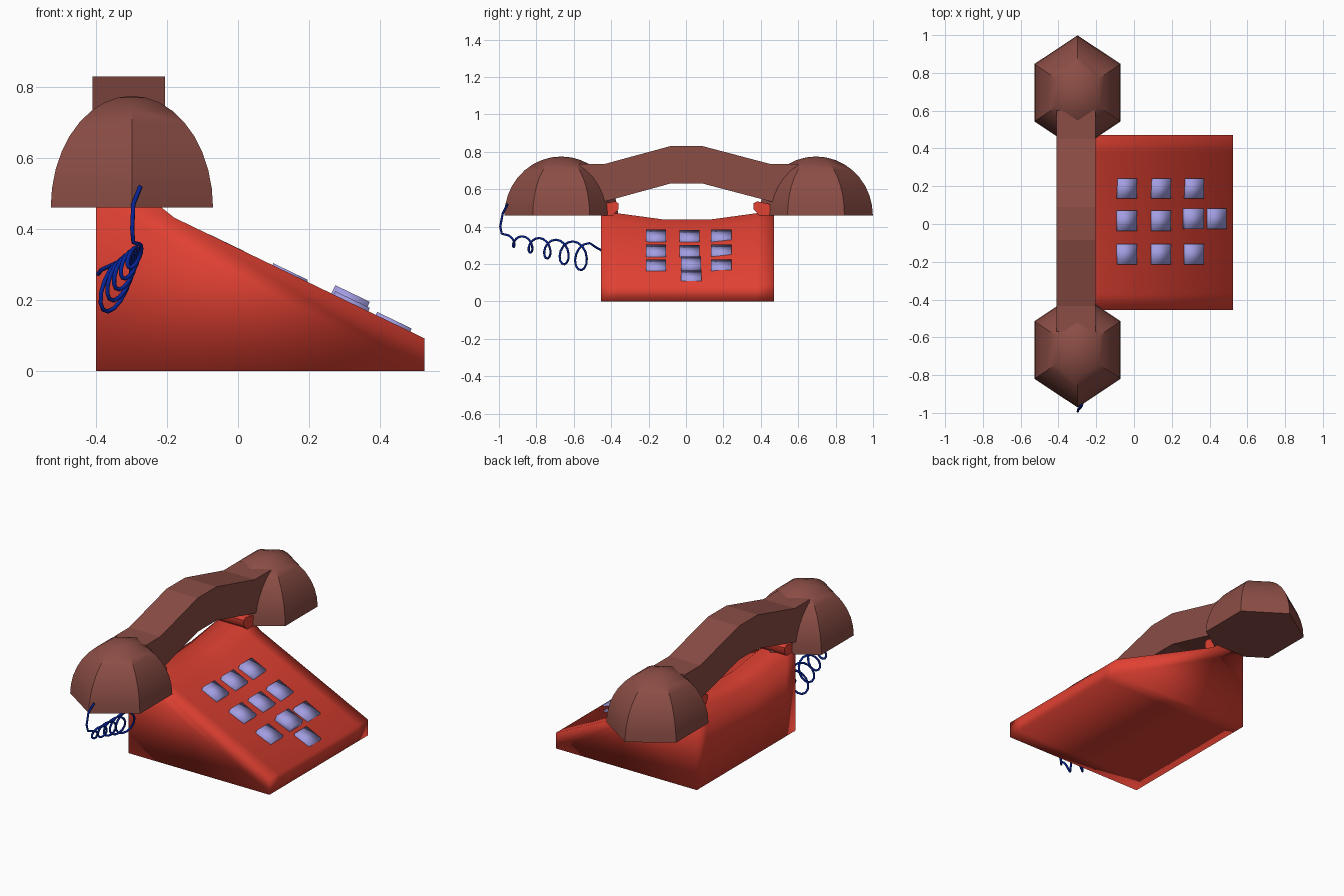
import bpy, bmesh
from math import sin, cos, pi, radians
from mathutils import Matrix, Vector

if "Cube" in bpy.data.objects:
    bpy.data.objects.remove(bpy.data.objects["Cube"], do_unlink=True)


def material(name, rgb):
    mat = bpy.data.materials.new(name)
    mat.use_nodes = True
    mat.diffuse_color = (*rgb, 1)
    mat.node_tree.nodes["Principled BSDF"].inputs["Base Color"].default_value = (*rgb, 1)
    return mat


red = material("red", (0.75, 0.052, 0.032))
brown = material("brown", (0.26, 0.075, 0.06))
lilac = material("lilac", (0.36, 0.34, 0.76))
blue = material("blue", (0.002, 0.018, 0.32))


def finish(bm, name, mat, angle=180):
    """Turn a bmesh into an object, smooth below the given angle."""
    bmesh.ops.recalc_face_normals(bm, faces=bm.faces)
    mesh = bpy.data.meshes.new(name)
    bm.to_mesh(mesh)
    bm.free()
    mesh.materials.append(mat)
    mesh.shade_smooth()
    if angle < 180:
        mesh.set_sharp_from_angle(angle=radians(angle))
    obj = bpy.data.objects.new(name, mesh)
    bpy.context.collection.objects.link(obj)
    return obj


def loft(sections):
    """Join matching closed sections and cap both ends."""
    bm = bmesh.new()
    rings = [[bm.verts.new(p) for p in s] for s in sections]
    n = len(rings[0])
    for a, b in zip(rings, rings[1:]):
        for i in range(n):
            j = (i + 1) % n
            bm.faces.new((a[i], a[j], b[j], b[i]))
    bm.faces.new(rings[0])
    bm.faces.new(rings[-1])
    return bm


# Wedge body with a dipped cradle along the back ridge
def body_section(y, ridge):
    profile = [(-0.4, 0), (0.525, 0), (0.525, 0.092),
               (-0.18, ridge - 0.04), (-0.23, ridge), (-0.4, ridge)]
    return [(x, y, z) for x, z in profile]


ridges = [(-0.455, 0.472), (-0.37, 0.472), (-0.12, 0.438),
          (0.13, 0.438), (0.38, 0.472), (0.47, 0.472)]
finish(loft([body_section(y, h) for y, h in ridges]), "body", red)

# Prongs that hold the handset
for side, name in ((-1, "front_prong"), (1, "rear_prong")):
    outline = [(0.40, 0.45), (0.36, 0.495), (0.36, 0.525), (0.38, 0.535), (0.45, 0.52), (0.45, 0.45)]
    finish(loft([[(x, side * y, z) for y, z in outline] for x in (-0.395, -0.215)]),
           name, red, 60)

# Handset bar: arched outline extruded sideways
top = [(-0.57, 0.735), (-0.435, 0.735), (-0.085, 0.83), (0.09, 0.83), (0.45, 0.735), (0.6, 0.735)]
bottom = [(0.6, 0.53), (0.47, 0.53), (0.09, 0.63), (-0.085, 0.63), (-0.45, 0.53), (-0.57, 0.53)]
finish(loft([[(x, y, z) for y, z in top + bottom] for x in (-0.41, -0.205)]),
       "handset_bar", brown, 10)


# Six-sided domes at the handset ends
def dome(name, cy, steps=9):
    rings = []
    for k in range(steps):
        a = k / steps * pi / 2
        rings.append([(-0.299 + 0.264 * cos(a) * sin(i * pi / 3),
                       cy + 0.304 * cos(a) * cos(i * pi / 3),
                       0.46 + 0.315 * sin(a)) for i in range(6)])
    bm = loft(rings)
    # Close the crown to a point
    crown = max(bm.faces, key=lambda f: f.calc_center_median().z)
    poked = bmesh.ops.poke(bm, faces=[crown])
    poked["verts"][0].co.z = 0.775
    finish(bm, name, brown, 35)


dome("front_dome", -0.667)
dome("rear_dome", 0.695)

# Keys tilted to the sloping face
slope = Vector((0.705, 0, -0.34)).normalized()
tilt = Matrix.Rotation(radians(25.7), 4, "Y")
keys = [(x, y, 0.012) for x in (-0.045, 0.135, 0.31) for y in (-0.16, 0.188)]
keys += [(-0.045, 0.018, 0.012), (0.135, 0.018, 0.012), (0.31, 0.027, 0.032), (0.428, 0.028, 0.01)]
for i, (x, y, lift) in enumerate(keys):
    dip = 0.02 * (0.525 - x) / 0.705
    z = 0.092 + (0.525 - x) * 0.46 - dip * 0.3 + lift
    if y == 0.188 or y == -0.16:
        z += 0.003
    bm = bmesh.new()
    bmesh.ops.create_cube(bm, size=1)
    bm.transform(Matrix.Translation((x, y, z - 0.03)) @ tilt
                 @ Matrix.Diagonal((0.108, 0.108, 0.06, 1)))
    finish(bm, f"key_{i + 1}", lilac)

# Coiled cord from the front dome to the body
path = [(-0.275, -0.955, 0.52), (-0.295, -0.98, 0.47), (-0.298, -0.993, 0.4), (-0.295, -0.985, 0.362)]
turns, per_turn = 5, 14
for k in range(turns * per_turn + 1):
    t = k / (turns * per_turn)
    a = 2 * pi * turns * t
    r = 0.025 + 0.055 * t
    path.append((-0.285 - 0.065 * t + 0.55 * r * sin(a + 0.6),
                 -0.965 + 0.45 * t + 0.7 * r * sin(a),
                 0.332 - 0.1 * t + r * cos(a)))
path += [(-0.385, -0.475, 0.285), (-0.395, -0.45, 0.272)]
curve = bpy.data.curves.new("cord", "CURVE")
curve.dimensions = "3D"
curve.bevel_depth = 0.006
curve.bevel_resolution = 2
curve.use_fill_caps = True
curve.materials.append(blue)
spline = curve.splines.new("POLY")
spline.points.add(len(path) - 1)
for point, co in zip(spline.points, path):
    point.co = (*co, 1)
spline.use_smooth = True
bpy.context.collection.objects.link(bpy.data.objects.new("cord", curve))
